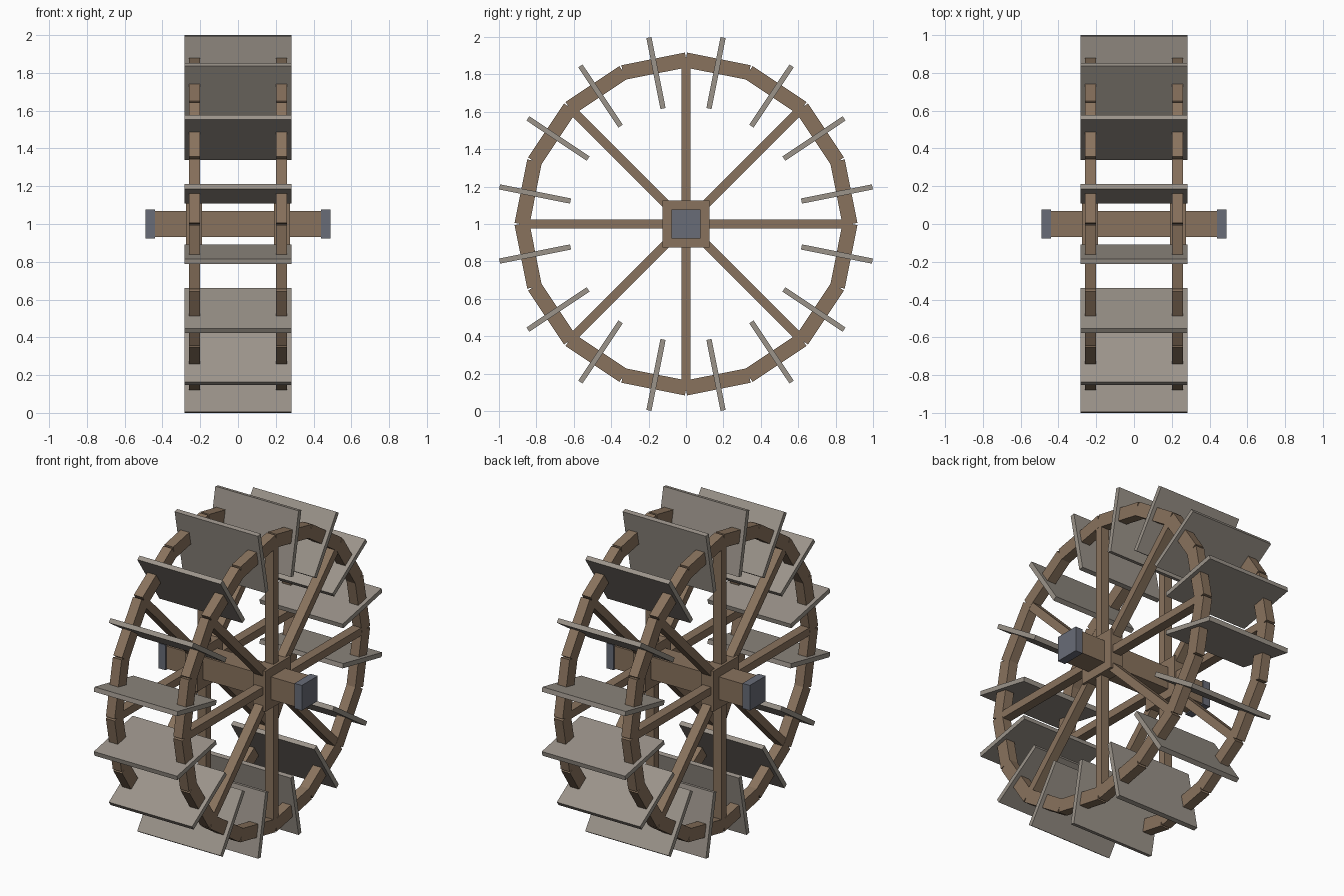
import bpy
from math import radians
from mathutils import Matrix, Vector

cube = bpy.data.objects.get("Cube")
if cube:
    bpy.data.objects.remove(cube, do_unlink=True)


def material(name, rgb):
    mat = bpy.data.materials.new(name)
    mat.use_nodes = True
    mat.diffuse_color = (*rgb, 1)
    mat.node_tree.nodes["Principled BSDF"].inputs["Base Color"].default_value = (*rgb, 1)
    return mat


WOOD = material("brown wood", (0.25, 0.17, 0.11))
BOARD = material("weathered grey board", (0.33, 0.295, 0.255))
IRON = material("dark iron", (0.14, 0.15, 0.185))
CENTRE = Vector((0, 0, 1))


def box(name, size, mat, x=0.0, radius=0.0, angle=0.0):
    """Box of (width, radial, tangential) size, turned about the axle."""
    bpy.ops.mesh.primitive_cube_add(size=1)
    obj = bpy.context.object
    obj.name = name
    obj.data.name = name
    turn = Matrix.Rotation(radians(angle), 4, "X")
    obj.data.transform(Matrix.Translation((x, radius, 0)) @ Matrix.Diagonal((*size, 1)))
    obj.data.transform(Matrix.Translation(CENTRE) @ turn)
    obj.data.materials.append(mat)
    return obj


# Axle
box("axle", (0.9, 0.14, 0.14), WOOD)

for side, sx in (("left", 1), ("right", -1)):
    # Hub block and iron bearing cap
    box(f"{side}_hub", (0.084, 0.25, 0.25), WOOD, x=sx * 0.232)
    box(f"{side}_axle_cap", (0.05, 0.155, 0.155), IRON, x=sx * 0.465)
    # Spokes
    for i in range(8):
        box(f"{side}_spoke_{i + 1}", (0.058, 0.8, 0.048), WOOD,
            x=sx * 0.23, radius=0.47, angle=i * 45)
    # Rim segments
    for i in range(16):
        box(f"{side}_rim_segment_{i + 1}", (0.06, 0.08, 0.346), WOOD,
            x=sx * 0.23, radius=0.86, angle=(i + 0.5) * 22.5)

# Paddle boards spanning both rims
for i in range(16):
    box(f"paddle_{i + 1}", (0.568, 0.387, 0.028), BOARD,
        radius=0.823, angle=(i + 0.5) * 22.5)
